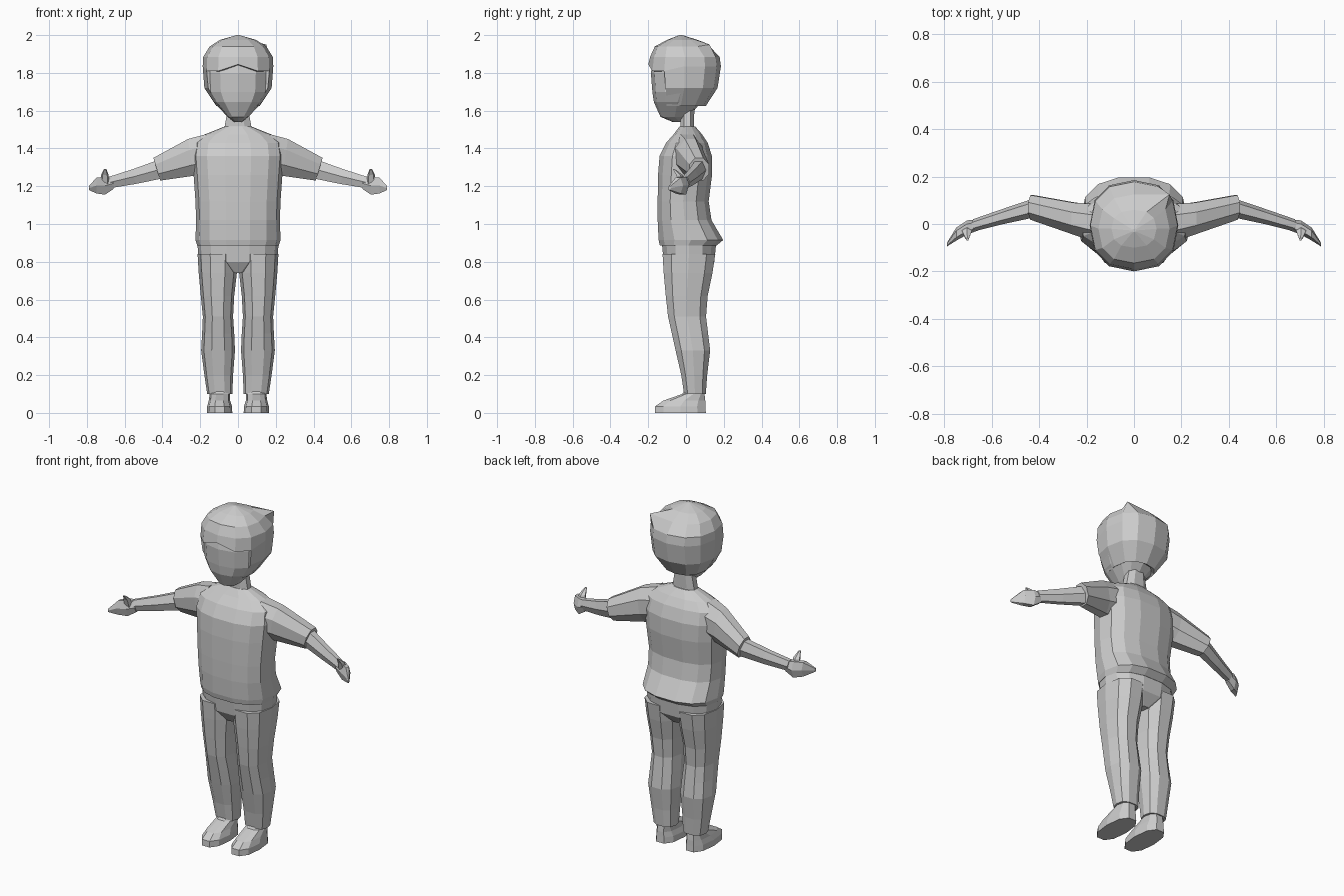
import bpy, bmesh, math
from mathutils import Vector

grey = bpy.data.materials.new("plain grey")
grey.diffuse_color = (0.6, 0.6, 0.6, 1)


def loft(name, rings, n=8, axis='z', power=2.4, phase=0.5, mirror=False):
    """Skin rings (t, u0, u1, v0, v1[, tilt]). Axis z: u=x, v=y. Axis x: u=y, v=z."""
    shape = []
    for i in range(n):
        a = 2 * math.pi * (i + phase) / n
        s, c = math.sin(a), -math.cos(a)
        shape.append((math.copysign(abs(s) ** (2 / power), s),
                      math.copysign(abs(c) ** (2 / power), c)))
    mu = max(abs(p[0]) for p in shape)
    mv = max(abs(p[1]) for p in shape)
    bm = bmesh.new()
    loops = []
    for r in rings:
        t, u0, u1, v0, v1 = r[:5]
        tilt = r[5] if len(r) > 5 else 0
        loop = []
        for su, sv in shape:
            u = (u0 + u1) / 2 + su / mu * (u1 - u0) / 2
            dv = sv / mv * (v1 - v0) / 2
            v, tt = (v0 + v1) / 2 + dv, t + tilt * dv
            loop.append(bm.verts.new((u, v, tt) if axis == 'z' else (tt, u, v)))
        loops.append(loop)
    for a, b in zip(loops, loops[1:]):
        for i in range(n):
            j = (i + 1) % n
            bm.faces.new((a[i], a[j], b[j], b[i]))
    bm.faces.new(loops[0])
    bm.faces.new(loops[-1])
    bmesh.ops.recalc_face_normals(bm, faces=bm.faces)
    me = bpy.data.meshes.new(name)
    bm.to_mesh(me)
    bm.free()
    me.materials.append(grey)
    ob = bpy.data.objects.new(name, me)
    bpy.context.collection.objects.link(ob)
    if mirror:
        ob.modifiers.new("mirror", 'MIRROR').use_mirror_merge = False
    return ob


def sym(*rows):
    """Rings centred on x: (z, half width, y0, y1)."""
    return [(z, -w, w, a, b) for z, w, a, b in rows]


# Shirt body with flared hem
loft("shirt", sym((0.885, 0.215, -0.138, 0.16), (0.915, 0.225, -0.145, 0.197),
                  (1.02, 0.222, -0.15, 0.135), (1.12, 0.225, -0.15, 0.12),
                  (1.26, 0.235, -0.148, 0.138), (1.36, 0.243, -0.14, 0.137),
                  (1.43, 0.232, -0.105, 0.115), (1.475, 0.175, -0.065, 0.085),
                  (1.515, 0.075, -0.035, 0.05)), n=14)

# Trousers: hips and legs
loft("hips", sym((0.74, 0.05, -0.08, 0.10), (0.80, 0.208, -0.118, 0.15),
                 (0.90, 0.215, -0.128, 0.16)), n=14)
loft("trouser_leg", [(0.10, 0.03, 0.163, -0.01, 0.105), (0.20, 0.026, 0.178, -0.025, 0.112),
                     (0.33, 0.016, 0.195, -0.055, 0.128), (0.42, 0.02, 0.19, -0.075, 0.117),
                     (0.51, 0.026, 0.186, -0.095, 0.106), (0.62, 0.02, 0.197, -0.107, 0.115),
                     (0.74, 0.006, 0.208, -0.118, 0.14), (0.84, 0.0, 0.214, -0.124, 0.155)],
     n=10, mirror=True)

# Shoes
loft("shoe", [(0.0, 0.03, 0.165, -0.165, 0.105), (0.035, 0.032, 0.163, -0.163, 0.103),
              (0.065, 0.042, 0.155, -0.12, 0.102), (0.10, 0.042, 0.15, -0.02, 0.098),
              (0.13, 0.045, 0.148, 0.0, 0.095)], n=10, mirror=True)

# Arms: sleeve, forearm, hand and thumb
loft("sleeve", [(0.16, -0.075, 0.085, 1.27, 1.475, 0.1), (0.25, -0.045, 0.09, 1.255, 1.45, 0.15),
                (0.43, 0.018, 0.122, 1.23, 1.35, 0.3)], axis='x', power=2, mirror=True)
loft("forearm", [(0.41, 0.03, 0.112, 1.242, 1.338, 0.3), (0.55, 0.0, 0.065, 1.212, 1.29, 0.2),
                 (0.68, -0.032, 0.02, 1.19, 1.25, 0.1)], axis='x', n=6, power=2, mirror=True)
loft("hand", [(0.66, -0.028, 0.02, 1.185, 1.245), (0.705, -0.045, 0.015, 1.155, 1.25),
              (0.75, -0.07, -0.015, 1.162, 1.245), (0.79, -0.095, -0.08, 1.18, 1.20)],
     axis='x', n=6, power=2, mirror=True)
loft("thumb", [(1.21, 0.68, 0.73, -0.04, 0.0), (1.26, 0.685, 0.725, -0.055, -0.018),
               (1.29, 0.697, 0.71, -0.07, -0.058)], n=5, power=2, mirror=True)

# Neck and face
loft("neck", sym((1.47, 0.08, -0.04, 0.05), (1.52, 0.07, -0.03, 0.042),
                 (1.63, 0.05, -0.03, 0.045)), n=8)
loft("face", sym((1.54, 0.02, -0.07, 0.0), (1.567, 0.055, -0.135, 0.015),
                 (1.645, 0.128, -0.17, 0.08), (1.70, 0.162, -0.178, 0.125),
                 (1.80, 0.168, -0.186, 0.155), (1.88, 0.16, -0.17, 0.14),
                 (1.94, 0.10, -0.12, 0.08)), n=12, phase=0)

# Hair: shell cut away in front of the face, with a jagged fringe
hair = loft("hair", sym((1.625, 0.115, -0.16, 0.105), (1.72, 0.178, -0.185, 0.167),
                        (1.835, 0.187, -0.2, 0.185), (1.885, 0.184, -0.19, 0.178),
                        (1.94, 0.15, -0.165, 0.125), (1.975, 0.095, -0.1, 0.06),
                        (2.0, 0.008, -0.035, -0.02)), n=12, phase=0)
bm = bmesh.new()
bm.from_mesh(hair.data)
gone = [f for f in bm.faces if f.calc_center_median().z < 1.8
        and (f.calc_center_median().y < -0.07 or len(f.verts) > 4)]
bmesh.ops.delete(bm, geom=gone, context='FACES')
for v in bm.verts:
    if abs(v.co.z - 1.835) < 0.002 and v.co.y < -0.1:
        v.co.z += 0.01 if abs(v.co.x) < 0.01 else -0.025
# Tuft at the back right corner
tuft = min(bm.verts, key=lambda v: (v.co - Vector((0.12, 0.10, 1.94))).length)
tuft.co = (0.15, 0.125, 1.95)
bm.to_mesh(hair.data)
bm.free()
shell = hair.modifiers.new("thickness", 'SOLIDIFY')
shell.thickness = 0.025
shell.offset = -1
